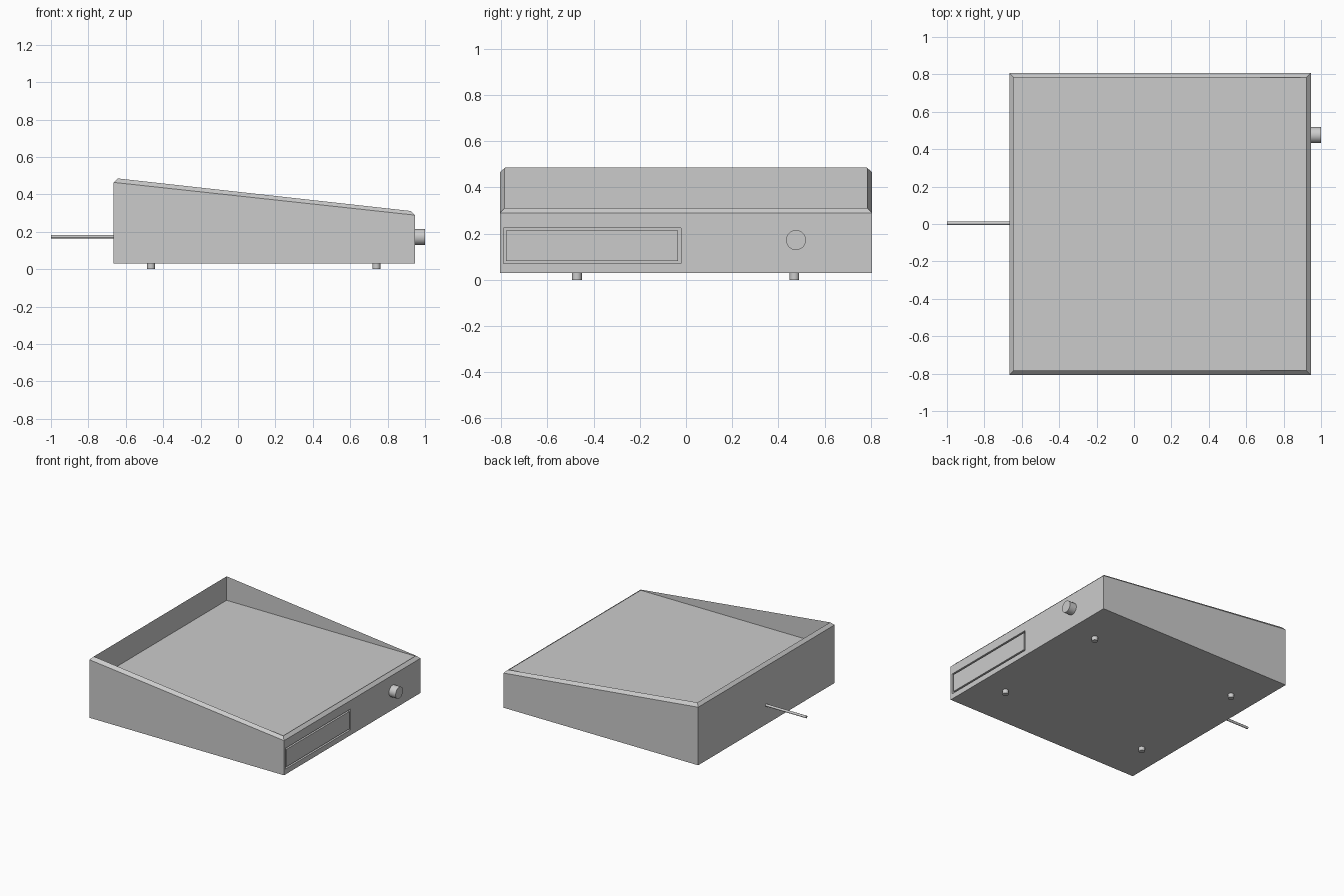
import bpy, bmesh, math

if "Cube" in bpy.data.objects:
    bpy.data.objects.remove(bpy.data.objects["Cube"])

X0, X1, Y = -0.665, 0.945, 0.806   # case footprint
ZB, BEV = 0.03, 0.022              # case underside, rim chamfer width


def finish(bm, name):
    bmesh.ops.recalc_face_normals(bm, faces=bm.faces[:])
    me = bpy.data.meshes.new(name)
    bm.to_mesh(me)
    bm.free()
    ob = bpy.data.objects.new(name, me)
    bpy.context.collection.objects.link(ob)
    return ob


def bridge(bm, a, b):
    for i in range(4):
        j = (i + 1) % 4
        bm.faces.new((a[i], a[j], b[j], b[i]))


def cylinder(name, loc, r, depth, axis_x=False, sides=32):
    rot = (0, math.pi / 2, 0) if axis_x else (0, 0, 0)
    bpy.ops.mesh.primitive_cylinder_add(vertices=sides, radius=r, depth=depth,
                                        location=loc, rotation=rot)
    ob = bpy.context.object
    ob.name = name
    bpy.ops.object.shade_smooth_by_angle(angle=math.radians(40))
    return ob


# Wedge case: open tray with a sloped, chamfered rim and a level floor
bm = bmesh.new()


def tray_ring(inset, z_back, z_front):
    a, b, y = X0 + inset, X1 - inset, Y - inset
    return [bm.verts.new(p) for p in ((a, -y, z_back), (b, -y, z_front),
                                      (b, y, z_front), (a, y, z_back))]


base = tray_ring(0, ZB, ZB)
outer = tray_ring(0, 0.464, 0.289)
inner = tray_ring(BEV, 0.485, 0.311)
floor = tray_ring(BEV, 0.306, 0.306)
bm.faces.new(base)
bm.faces.new(floor)
bridge(bm, outer, inner)
bridge(bm, inner, floor)
for i in (0, 2, 3):
    j = (i + 1) % 4
    bm.faces.new((base[i], base[j], outer[j], outer[i]))


# Control-panel end: wall with a rectangular groove around a flush panel
def panel_ring(inset, x):
    y0, y1, z0, z1 = -0.79 + inset, -0.022 - inset, 0.07 + inset, 0.225 - inset
    return [bm.verts.new((x, y, z)) for y, z in ((y0, z0), (y1, z0), (y1, z1), (y0, z1))]


rings = [[base[1], base[2], outer[2], outer[1]],
         panel_ring(0, X1), panel_ring(0, X1 - 0.02),
         panel_ring(0.012, X1 - 0.02), panel_ring(0.012, X1)]
for a, b in zip(rings, rings[1:]):
    bridge(bm, a, b)
bm.faces.new(rings[-1])
finish(bm, "case")

# Knob
cylinder("knob", (0.965, 0.476, 0.172), 0.043, 0.07, axis_x=True)

# Power cord
cylinder("power_cord", (-0.83, 0.004, 0.174), 0.009, 0.34, axis_x=True, sides=16)

# Feet
for x in (-0.465, 0.74):
    for y in (-0.472, 0.469):
        cylinder("foot", (x, y, 0.0175), 0.021, 0.035)
